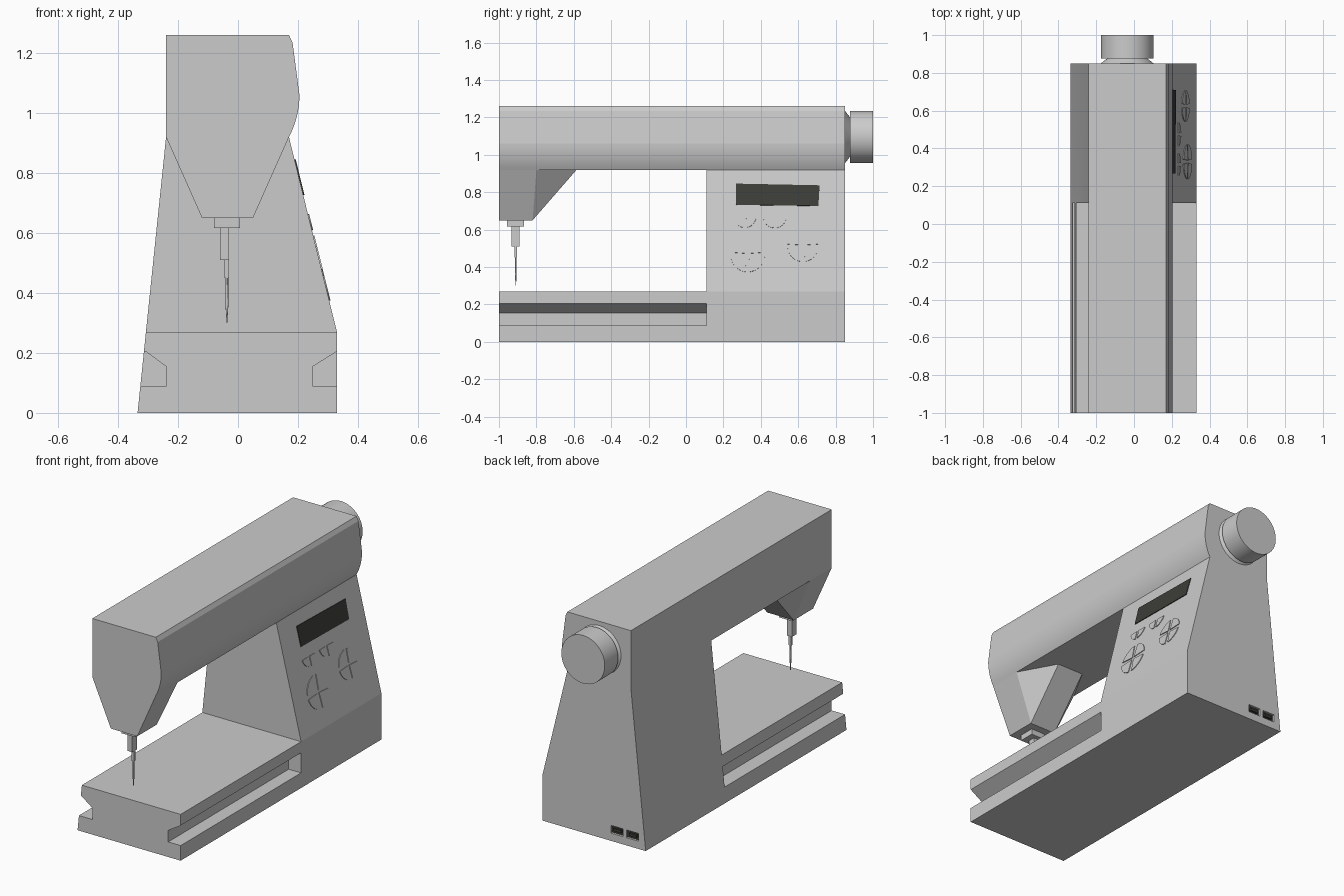
import bpy, bmesh, math
from mathutils import Vector

if "Cube" in bpy.data.objects:
    bpy.data.objects.remove(bpy.data.objects["Cube"])


def loft(name, rings, caps=(True, True), color=None, smooth=None):
    """Skin a list of equal-length point rings and optionally cap the ends."""
    bm = bmesh.new()
    vs = [[bm.verts.new(p) for p in ring] for ring in rings]
    n = len(rings[0])
    for a, b in zip(vs, vs[1:]):
        for i in range(n):
            j = (i + 1) % n
            bm.faces.new((a[i], a[j], b[j], b[i]))
    if caps[0]:
        bm.faces.new(vs[0])
    if caps[1]:
        bm.faces.new(vs[-1])
    bmesh.ops.recalc_face_normals(bm, faces=bm.faces)
    mesh = bpy.data.meshes.new(name)
    bm.to_mesh(mesh)
    bm.free()
    ob = bpy.data.objects.new(name, mesh)
    bpy.context.collection.objects.link(ob)
    if color:
        mesh.materials.append(color)
    if smooth:
        shade(ob, smooth)
    return ob


def shade(ob, degrees):
    bpy.ops.object.select_all(action='DESELECT')
    ob.select_set(True)
    bpy.context.view_layer.objects.active = ob
    bpy.ops.object.shade_smooth_by_angle(angle=math.radians(degrees))


def prism_y(name, pts, y0, y1, **kw):
    return loft(name, [[(x, y, z) for x, z in pts] for y in (y0, y1)], **kw)


def box(name, x, y, z, **kw):
    pts = [(x[0], z[0]), (x[1], z[0]), (x[1], z[1]), (x[0], z[1])]
    return prism_y(name, pts, *y, **kw)


def cut(ob, cutter):
    mod = ob.modifiers.new("cut", 'BOOLEAN')
    mod.operation, mod.solver, mod.object = 'DIFFERENCE', 'EXACT', cutter
    bpy.context.view_layer.objects.active = ob
    bpy.ops.object.modifier_apply(modifier=mod.name)
    bpy.data.objects.remove(cutter)


dark = bpy.data.materials.new("dark_panel")
dark.diffuse_color = (0.045, 0.045, 0.038, 1)
dark.use_nodes = True
dark.node_tree.nodes["Principled BSDF"].inputs["Base Color"].default_value = dark.diffuse_color

# Body: one cross-section run along the full length, with the throat cut out
R = 0.2975
arc = [(0.205 - R + R * math.cos(a), 1.06 - R * math.sin(a))
       for a in (math.radians(28.07 * i / 8) for i in range(8))]
section = [(-0.335, 0), (0.33, 0), (0.33, 0.27), (0.17, 0.92)] + arc[::-1] + \
          [(0.182, 1.235), (0.17, 1.26), (-0.24, 1.26), (-0.24, 0.92)]
body = prism_y("body", section, -1, 0.85)
cut(body, box("throat_cutter", (-0.6, 0.6), (-1.2, 0.11), (0.27, 0.92)))

# Accessory grooves along both sides of the bed
for side, pts in (("left", [(-0.24, 0.088), (-0.24, 0.155), (-0.308, 0.205), (-0.45, 0.305), (-0.45, 0.088)]),
                  ("right", [(0.25, 0.088), (0.25, 0.155), (0.33, 0.205), (0.45, 0.28), (0.45, 0.088)])):
    if side == "left":
        pts[3] = (-0.45, 0.205)
    else:
        pts[3] = (0.45, 0.205)
    cut(body, prism_y(side + "_groove_cutter", pts, -1.2, 0.11))
shade(body, 7)

# Needle head tapering down from the arm
top = [(-0.24, -1), (0.17, -1), (0.17, -0.8), (0.05, -0.585), (-0.12, -0.585), (-0.24, -0.8)]
low = [(-0.12, -1), (0.05, -1), (0.05, -0.82), (0.049, -0.821), (-0.119, -0.821), (-0.12, -0.82)]
loft("needle_head", [[(x, y, 0.92) for x, y in top], [(x, y, 0.65) for x, y in low]],
     caps=(False, True))

# Needle assembly
box("needle_collar", (-0.08, 0.006), (-0.957, -0.865), (0.617, 0.65))
box("needle_bar", (-0.06, -0.03), (-0.932, -0.89), (0.51, 0.617))
box("needle_clamp", (-0.045, -0.03), (-0.917, -0.903), (0.45, 0.51))


def ring(r, z, n=12):
    return [(-0.037 + r * math.cos(2 * math.pi * i / n),
             -0.91 + r * math.sin(2 * math.pi * i / n), z) for i in range(n)]


loft("needle", [ring(0.005, 0.46), ring(0.005, 0.36), ring(0.001, 0.3)], smooth=30)

# Handwheel with a waisted neck
N = 64
wheel = [[(-0.036 + r * math.cos(2 * math.pi * i / N), y, 1.095 + r * math.sin(2 * math.pi * i / N))
          for i in range(N)]
         for r, y in ((0.14, 0.85), (0.105, 0.877), (0.14, 0.877), (0.14, 1.0))]
loft("handwheel", wheel, smooth=30)

# Control panel parts sitting on the sloped front of the column
normal = Vector((0.65, 0, 0.16)).normalized()


def on_panel(name, pts, height, color=None):
    base = [Vector((0.33 - (z - 0.27) * 0.16 / 0.65, y, z)) for y, z in pts]
    return loft(name, [[p + normal * h for p in base] for h in (-0.002, height)], color=color)


on_panel("display", [(0.268, 0.732), (0.708, 0.726), (0.714, 0.836), (0.268, 0.845)], 0.004, dark)


def quarter_button(name, cy, cz, r, sy, sz, gap=0.007):
    pts = [(cy + sy * gap, cz + sz * gap)]
    for i in range(9):
        a = math.radians(8 + 74 * i / 8)
        pts.append((cy + sy * r * math.cos(a), cz + sz * r * math.sin(a)))
    on_panel(name, pts, 0.004)


for k, (cy, cz, r) in enumerate(((0.33, 0.465, 0.092), (0.625, 0.51, 0.082))):
    for sy in (-1, 1):
        for sz in (-1, 1):
            quarter_button(f"pad_{k}_button", cy, cz, r, sy, sz)
for cy in (0.315, 0.475):
    for sy in (-1, 1):
        quarter_button("stitch_button", cy, 0.67, 0.06 if cy < 0.4 else 0.062, sy, -1)

# Rear sockets
for x0 in (-0.29, -0.19):
    cut(body, box("socket_cutter", (x0, x0 + 0.08), (0.835, 0.9), (0.045, 0.09)))
    box("socket_back", (x0, x0 + 0.08), (0.835, 0.837), (0.045, 0.09), color=dark)
    box("socket_tongue", (x0 + 0.015, x0 + 0.065), (0.837, 0.848), (0.06, 0.075), color=dark)
